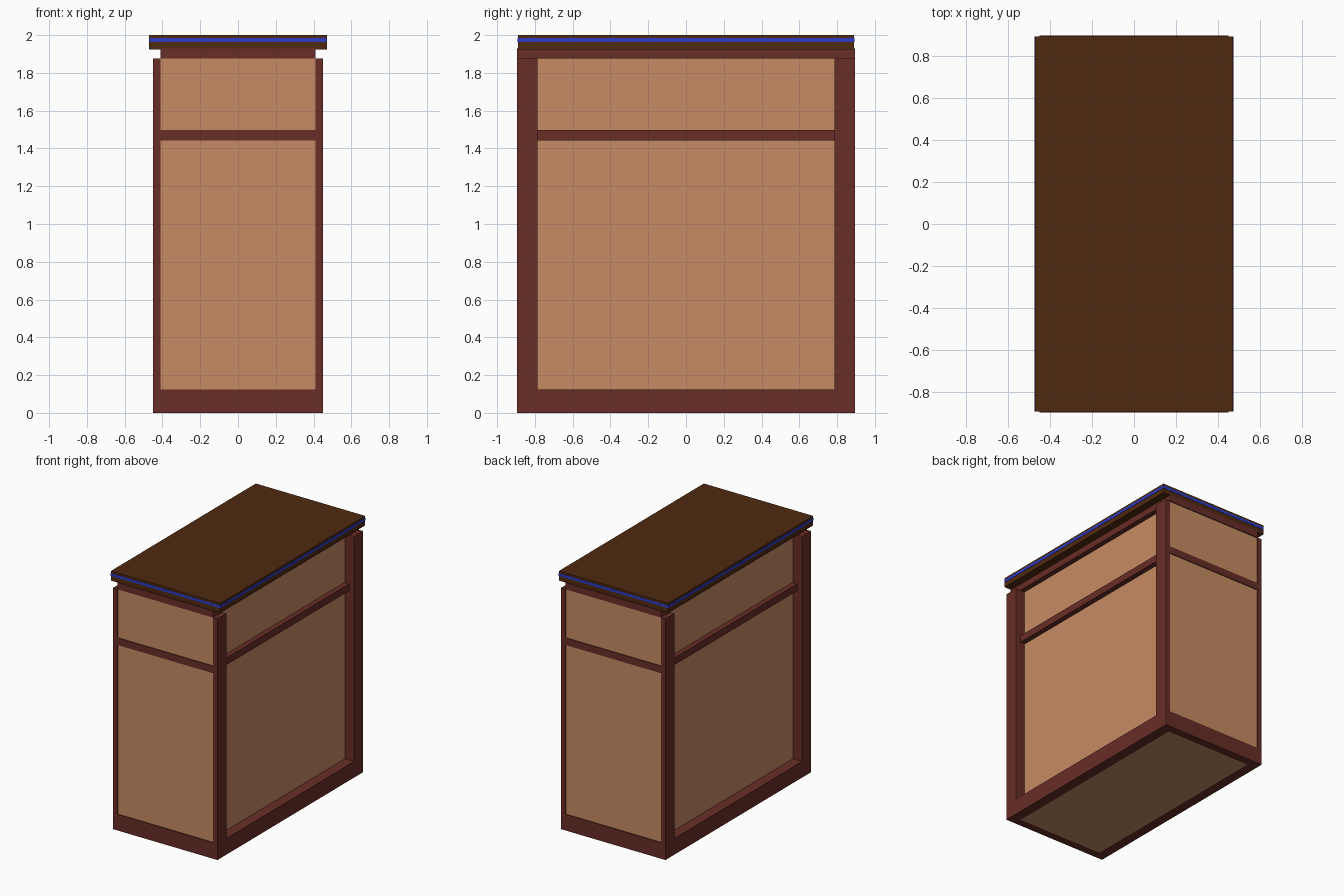
import bpy

if "Cube" in bpy.data.objects:
    bpy.data.objects.remove(bpy.data.objects["Cube"])


def material(name, rgb):
    m = bpy.data.materials.new(name)
    m.diffuse_color = (*rgb, 1)
    m.use_nodes = True
    m.node_tree.nodes["Principled BSDF"].inputs["Base Color"].default_value = m.diffuse_color
    return m


FRAME = material("red_wood", (0.14, 0.027, 0.02))
PANEL = material("light_wood", (0.57, 0.26, 0.125))
TOP = material("dark_wood", (0.08, 0.023, 0.005))
BLUE = material("blue_band", (0.026, 0.045, 0.58))


def box(name, x, y, z, mat, mirror=""):
    """Box from (min, max) ranges, optionally mirrored across X and/or Y."""
    bpy.ops.mesh.primitive_cube_add(size=1)
    ob = bpy.context.object
    ob.name = name
    for v in ob.data.vertices:
        for i, (lo, hi) in enumerate((x, y, z)):
            v.co[i] = lo if v.co[i] < 0 else hi
    ob.data.materials.append(mat)
    if mirror:
        m = ob.modifiers.new("mirror", "MIRROR")
        m.use_axis = ("X" in mirror, "Y" in mirror, False)
        m.use_mirror_merge = False
    return ob


# Inner cabinet body, seen as the recessed long sides and the underside
box("cabinet_body", (-0.37, 0.37), (-0.83, 0.83), (0, 1.92), PANEL)

# End panels, almost flush with the corner posts
box("end_panel", (-0.41, 0.41), (0.83, 0.888), (0.125, 1.875), PANEL, "Y")

# Corner posts: outer board stops short, inner board reaches the top
box("post_outer", (0.41, 0.45), (0.785, 0.895), (0.125, 1.875), FRAME, "XY")
box("post_inner", (0.37, 0.41), (0.785, 0.885), (0.125, 1.925), FRAME, "XY")

# Base frame
box("base_side_rail", (0.37, 0.45), (-0.895, 0.895), (0, 0.125), FRAME, "X")
box("base_end_rail", (-0.37, 0.37), (0.83, 0.895), (0, 0.125), FRAME, "Y")

# Middle and upper rails on all four sides
for name, z in (("middle", (1.442, 1.497)), ("upper", (1.875, 1.928))):
    box(name + "_side_rail", (0.36, 0.41), (-0.785, 0.785), z, FRAME, "X")
    box(name + "_end_rail", (-0.41, 0.41), (0.82, 0.895), z, FRAME, "Y")

# Counter top with a blue band around its edge
box("counter_top", (-0.47, 0.47), (-0.89, 0.89), (1.925, 2.0), TOP)
box("counter_band", (-0.472, 0.472), (-0.892, 0.892), (1.963, 1.984), BLUE)
